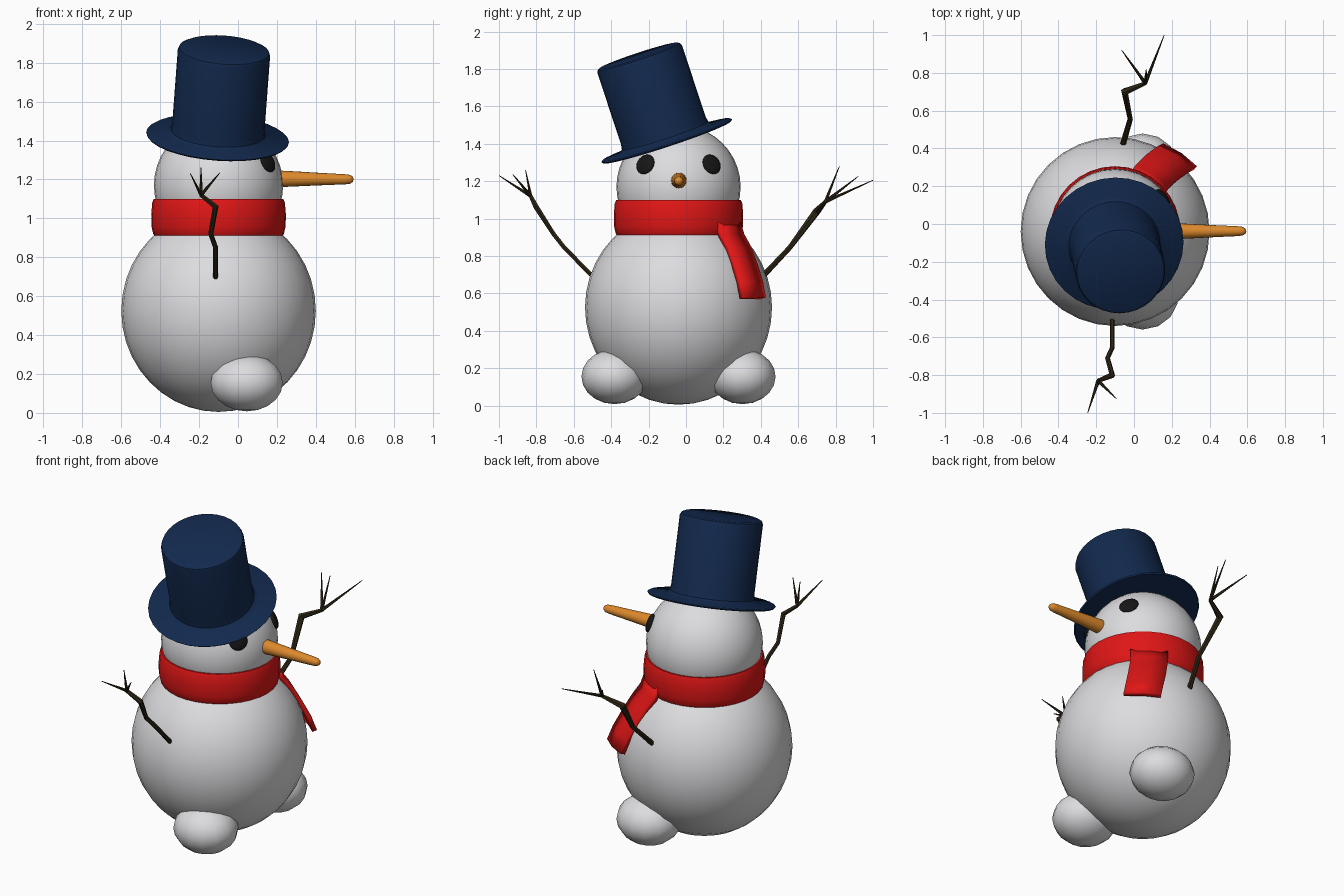
import bpy, bmesh, math
from mathutils import Vector, Matrix

if "Cube" in bpy.data.objects:
    bpy.data.objects.remove(bpy.data.objects["Cube"])

CX, CY = -0.10, -0.04   # vertical axis of the snow figure


def material(name, rgb):
    m = bpy.data.materials.new(name)
    m.diffuse_color = (*rgb, 1)
    m.use_nodes = True
    m.node_tree.nodes["Principled BSDF"].inputs["Base Color"].default_value = m.diffuse_color
    return m


SNOW = material("snow white", (0.72, 0.72, 0.74))
NAVY = material("navy felt", (0.006, 0.022, 0.075))
RED = material("scarf red", (0.75, 0.008, 0.008))
ORANGE = material("carrot orange", (0.72, 0.25, 0.025))
BLACK = material("coal black", (0.008, 0.008, 0.008))
BARK = material("dark bark", (0.028, 0.02, 0.008))


def make(name, bm, mat, loc=(0, 0, 0), axis=(0, 0, 1), smooth=40):
    """Turn a bmesh into an object whose local z points along axis."""
    bmesh.ops.recalc_face_normals(bm, faces=bm.faces)
    me = bpy.data.meshes.new(name)
    bm.to_mesh(me)
    bm.free()
    me.materials.append(mat)
    ob = bpy.data.objects.new(name, me)
    bpy.context.collection.objects.link(ob)
    ob.location = loc
    ob.rotation_mode = 'QUATERNION'
    ob.rotation_quaternion = Vector((0, 0, 1)).rotation_difference(Vector(axis))
    select(ob)
    bpy.ops.object.shade_smooth_by_angle(angle=math.radians(smooth))
    return ob


def select(ob):
    bpy.ops.object.select_all(action='DESELECT')
    ob.select_set(True)
    bpy.context.view_layer.objects.active = ob


def ball(name, mat, loc, radii, axis=(0, 0, 1), seg=24, rings=16):
    bm = bmesh.new()
    bmesh.ops.create_uvsphere(bm, u_segments=seg, v_segments=rings, radius=1)
    bmesh.ops.scale(bm, vec=radii, verts=bm.verts)
    return make(name, bm, mat, loc, axis, 60)


def lathe(name, mat, profile, loc, axis=(0, 0, 1), seg=32):
    """Spin (radius, height) points about local z."""
    bm = bmesh.new()
    vs = [bm.verts.new((r, 0, z)) for r, z in profile]
    es = [bm.edges.new(p) for p in zip(vs, vs[1:])]
    bmesh.ops.spin(bm, geom=vs + es, cent=(0, 0, 0), axis=(0, 0, 1),
                   angle=math.tau, steps=seg)
    bmesh.ops.remove_doubles(bm, verts=bm.verts, dist=1e-4)
    return make(name, bm, mat, loc, axis)


# Snow body, head and feet
ball("body", SNOW, (CX, CY, 0.525), (0.5, 0.5, 0.52), seg=32, rings=20)
ball("head", SNOW, (CX, CY, 1.17), (0.332, 0.332, 0.33), seg=32, rings=20)
for side, label in ((-1, "right"), (1, "left")):
    ball(label + "_foot", SNOW, (0.045, CY + side * 0.342, 0.155),
         (0.19, 0.177, 0.147), seg=14, rings=10)

# Coal eyes, flattened against the head
for side, label in ((-1, "right"), (1, "left")):
    n = Vector((0.253, side * 0.177, 0.12))
    ball(label + "_eye", BLACK, Vector((CX, CY, 1.17)) + n,
         (0.056, 0.056, 0.018), n, 20, 12)

# Carrot nose
lathe("nose", ORANGE, [(0, 0), (0.043, 0), (0.041, 0.10), (0.033, 0.25), (0.026, 0.40),
                       (0.023, 0.425), (0.014, 0.44), (0, 0.445)],
      (0.15, -0.038, 1.204), (1, 0, -0.008), 16)

# Tilted top hat
lathe("top_hat", NAVY, [(0, -0.012), (0.25, -0.012), (0.362, -0.006), (0.368, 0.002),
                        (0.36, 0.008), (0.265, 0.012), (0.243, 0.03), (0.238, 0.06),
                        (0.238, 0.46), (0.232, 0.475), (0.218, 0.482), (0, 0.482)],
      (-0.105, -0.103, 1.415), (0.075, -0.33, 1))

# Scarf band
lathe("scarf_band", RED, [(0.28, 0.91), (0.325, 0.905), (0.336, 0.92), (0.345, 0.96),
                          (0.346, 1.02), (0.341, 1.08), (0.333, 1.10), (0.318, 1.10),
                          (0.28, 1.08), (0.28, 0.91)], (CX, CY, 0))

# Scarf tail: strip of (radius, height, sideways drift) stations hanging over the body
a = math.radians(56)
out, across = Vector((math.cos(a), math.sin(a), 0)), Vector((math.sin(a), -math.cos(a), 0))
bm = bmesh.new()
rows = []
for r, z, drift in ((0.325, 0.98, 0), (0.352, 0.91, 0), (0.405, 0.84, 0.01),
                    (0.455, 0.75, 0.025), (0.50, 0.66, 0.042), (0.528, 0.575, 0.058)):
    c = Vector((CX, CY, z)) + out * r + across * drift
    row = []
    for k in (-1, 0, 1):
        row.append(bm.verts.new(c + across * (0.106 * k) - out * (0.012 * k * k)))
    rows.append(row)
for p, q in zip(rows, rows[1:]):
    for k in range(2):
        bm.faces.new((p[k], p[k + 1], q[k + 1], q[k]))
tail = make("scarf_tail", bm, RED)
mod = tail.modifiers.new("thickness", 'SOLIDIFY')
mod.thickness, mod.offset = 0.028, 0


def branch(name, strands):
    """Tapered twigs; each strand is a list of (x, y, z, radius)."""
    cu = bpy.data.curves.new(name, 'CURVE')
    cu.dimensions, cu.bevel_depth, cu.bevel_resolution = '3D', 1, 1
    cu.use_fill_caps = True
    for pts in strands:
        sp = cu.splines.new('POLY')
        sp.points.add(len(pts) - 1)
        for p, (x, y, z, r) in zip(sp.points, pts):
            p.co, p.radius = (x, y, z, 1), r
        sp.use_smooth = False
    cu.materials.append(BARK)
    ob = bpy.data.objects.new(name, cu)
    bpy.context.collection.objects.link(ob)
    select(ob)
    bpy.ops.object.convert(target='MESH')


# Twig arms with three fingers each
fork = (-0.19, -0.83, 1.12)
branch("right_arm", [
    [(-0.115, -0.48, 0.67, 0.013), (-0.115, -0.655, 0.85, 0.013), (-0.14, -0.71, 0.92, 0.013),
     (-0.115, -0.80, 1.06, 0.016), (*fork, 0.011)],
    [(*fork, 0.01), (-0.245, -1.0, 1.23, 0.002)],
    [(*fork, 0.01), (-0.093, -0.925, 1.235, 0.002)],
    [(*fork, 0.01), (-0.19, -0.858, 1.26, 0.002)]])
fork = (0.06, 0.745, 1.09)
branch("left_arm", [
    [(-0.065, 0.40, 0.68, 0.016), (-0.02, 0.555, 0.845, 0.014), (-0.05, 0.70, 1.04, 0.021),
     (*fork, 0.011)],
    [(*fork, 0.01), (0.16, 1.0, 1.205, 0.002)],
    [(*fork, 0.01), (-0.065, 0.92, 1.225, 0.002)],
    [(*fork, 0.01), (0.065, 0.82, 1.28, 0.002)]])
